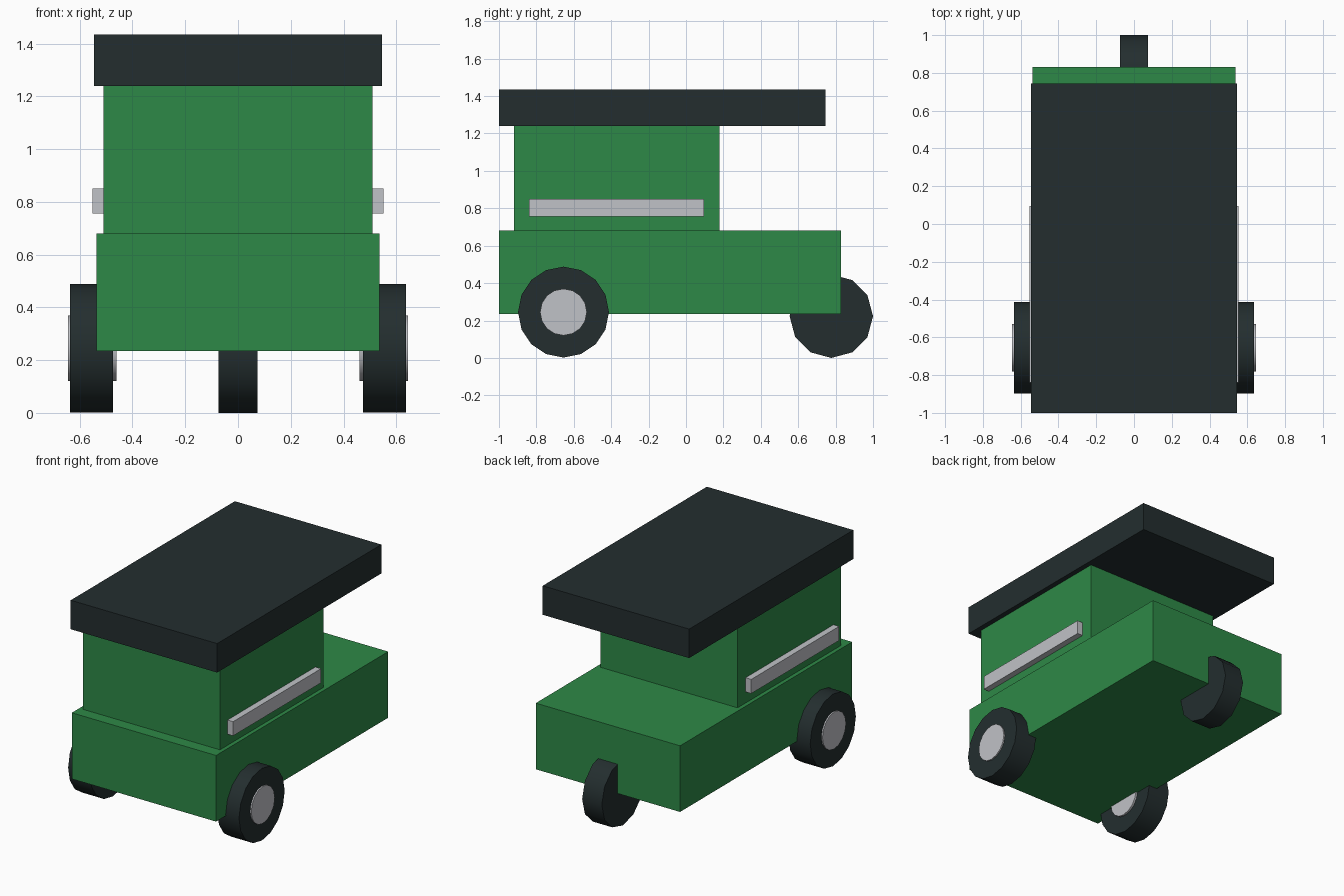
import bpy
import math

cube = bpy.data.objects.get("Cube")
if cube:
    bpy.data.objects.remove(cube, do_unlink=True)


def material(name, colour):
    mat = bpy.data.materials.new(name)
    mat.use_nodes = True
    mat.diffuse_color = colour
    mat.node_tree.nodes["Principled BSDF"].inputs["Base Color"].default_value = colour
    return mat


green = material("green paint", (0.027, 0.25, 0.063, 1))
dark = material("dark rubber", (0.017, 0.027, 0.028, 1))
silver = material("silver trim", (0.53, 0.54, 0.57, 1))


def box(name, xs, ys, zs, mat):
    """Box spanning the given (low, high) ranges."""
    spans = (xs, ys, zs)
    bpy.ops.mesh.primitive_cube_add(size=1, location=[sum(s) / 2 for s in spans])
    obj = bpy.context.object
    obj.name = name
    obj.scale = [high - low for low, high in spans]
    bpy.ops.object.transform_apply(location=False, rotation=False, scale=True)
    obj.data.materials.append(mat)
    return obj


def disc(name, centre, radius, width, sides, mat):
    """Smooth-rimmed cylinder with its axle along x."""
    bpy.ops.mesh.primitive_cylinder_add(vertices=sides, radius=radius, depth=width,
                                        location=centre, rotation=(0, math.pi / 2, 0))
    obj = bpy.context.object
    obj.name = name
    bpy.ops.object.transform_apply(location=False, rotation=True, scale=False)
    obj.data.materials.append(mat)
    bpy.ops.object.shade_smooth_by_angle(angle=math.radians(40))
    return obj


# Body, cabin and overhanging roof
box("lower_body", (-0.537, 0.537), (-1, 0.83), (0.235, 0.68), green)
box("cabin", (-0.51, 0.51), (-0.92, 0.18), (0.68, 1.24), green)
box("roof", (-0.545, 0.545), (-1, 0.745), (1.24, 1.435), dark)

# Single wheel in the middle
disc("middle_wheel", (0, 0.777, 0.223), 0.223, 0.146, 12, dark)

# Paired wheels, hubs and side rails
for side, s in (("left", 1), ("right", -1)):
    disc(side + "_wheel", (s * 0.555, -0.655, 0.245), 0.243, 0.162, 16, dark)
    disc(side + "_hub", (s * 0.553, -0.655, 0.245), 0.125, 0.184, 16, silver)
    box(side + "_rail", sorted((s * 0.5, s * 0.552)), (-0.84, 0.095), (0.755, 0.85), silver)
